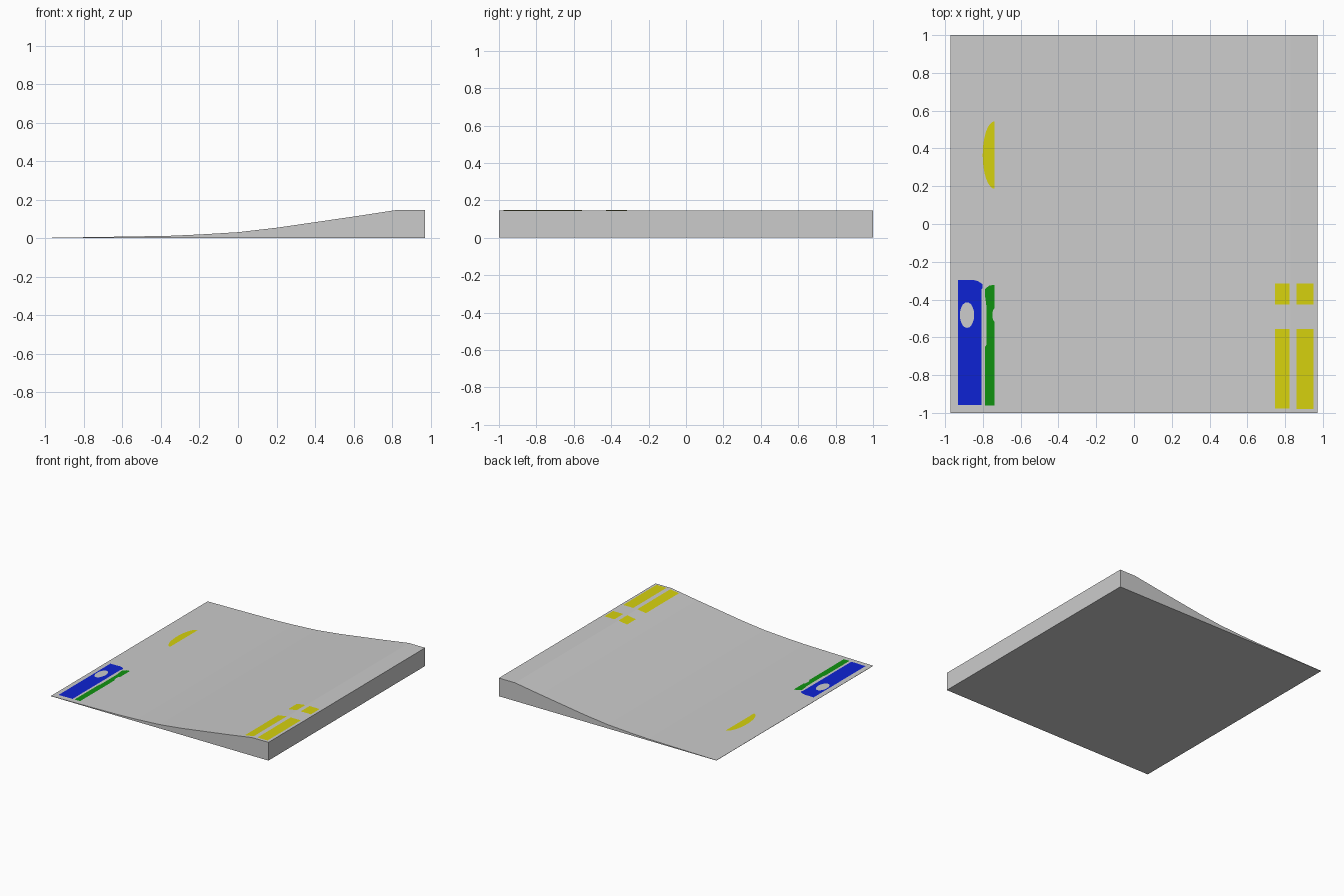
import bpy, bmesh, math

if "Cube" in bpy.data.objects:
    bpy.data.objects.remove(bpy.data.objects["Cube"])

def material(name, rgb):
    m = bpy.data.materials.new(name)
    m.diffuse_color = (*rgb, 1)
    m.use_nodes = True
    m.node_tree.nodes["Principled BSDF"].inputs["Base Color"].default_value = m.diffuse_color
    return m

GREY = material("ramp grey", (0.6, 0.6, 0.6))
BLUE = material("paint blue", (0.004, 0.016, 0.65))
GREEN = material("paint green", (0.005, 0.29, 0.005))
YELLOW = material("paint yellow", (0.67, 0.64, 0.004))

# Side profile of the upper surface (x, z)
TOP = [(-0.972, 0.002), (-0.6, 0.008), (-0.36, 0.012), (-0.2, 0.019), (0.0, 0.031),
       (0.2, 0.054), (0.4, 0.083), (0.6, 0.112), (0.828, 0.147), (0.972, 0.147)]

def height(x):
    for (x0, z0), (x1, z1) in zip(TOP, TOP[1:]):
        if x <= x1:
            return z0 + (z1 - z0) * (x - x0) / (x1 - x0)
    return TOP[-1][1]

def finish(bm, name, mat):
    mesh = bpy.data.meshes.new(name)
    bm.to_mesh(mesh)
    bm.free()
    mesh.materials.append(mat)
    obj = bpy.data.objects.new(name, mesh)
    bpy.context.collection.objects.link(obj)
    return obj

def ellipse(cx, cy, rx, ry, start=0, end=360, n=20):
    steps = n if end - start >= 360 else n + 1
    angles = [math.radians(start + (end - start) * i / n) for i in range(steps)]
    return [(cx + rx * math.cos(a), cy + ry * math.sin(a)) for a in angles]

def marking(name, mat, *loops):
    """Thin paint sheet lying on the ramp; extra loops become holes."""
    bm = bmesh.new()
    for loop in loops:
        vs = [bm.verts.new((x, y, height(x) + 0.002)) for x, y in loop]
        for a, b in zip(vs, vs[1:] + vs[:1]):
            bm.edges.new((a, b))
    bmesh.ops.triangle_fill(bm, use_beauty=True, edges=bm.edges[:], normal=(0, 0, 1))
    bm.normal_update()
    for f in bm.faces:
        if f.normal.z < 0:
            f.normal_flip()
    finish(bm, name, mat)

# Ramp body: extruded wedge
bm = bmesh.new()
outline = [(-0.972, 0.0)] + TOP + [(0.972, 0.0)]
side = bm.faces.new([bm.verts.new((x, -1, z)) for x, z in outline])
ext = bmesh.ops.extrude_face_region(bm, geom=[side])
bmesh.ops.translate(bm, vec=(0, 2, 0), verts=[v for v in ext["geom"] if isinstance(v, bmesh.types.BMVert)])
bmesh.ops.recalc_face_normals(bm, faces=bm.faces[:])
finish(bm, "ramp", GREY)

# Blue stripe with an oval opening and a rounded corner
marking("blue_stripe", BLUE,
        [(-0.933, -0.958), (-0.807, -0.958), (-0.807, -0.345), (-0.803, -0.34),
         (-0.803, -0.318), (-0.825, -0.303), (-0.85, -0.296), (-0.933, -0.296)],
        ellipse(-0.884, -0.482, 0.038, 0.068))

# Green stripe with a small scallop in its right edge
marking("green_stripe", GREEN,
        [(-0.788, -0.96), (-0.738, -0.96)] + ellipse(-0.738, -0.482, 0.012, 0.035, 270, 90, 8)
        + [(-0.738, -0.323), (-0.765, -0.325), (-0.79, -0.345), (-0.79, -0.37),
           (-0.782, -0.43), (-0.782, -0.64), (-0.788, -0.65)])

# Yellow crescent
marking("yellow_crescent", YELLOW, ellipse(-0.738, 0.365, 0.063, 0.178, 90, 270))

# Yellow blocks at the high end
for i, (x0, x1, low) in enumerate([(0.747, 0.824, -0.977), (0.86, 0.95, -0.98)]):
    for j, (y0, y1) in enumerate([(low, -0.555), (-0.427, -0.315)]):
        marking(f"yellow_block_{i}_{j}", YELLOW, [(x0, y0), (x1, y0), (x1, y1), (x0, y1)])
